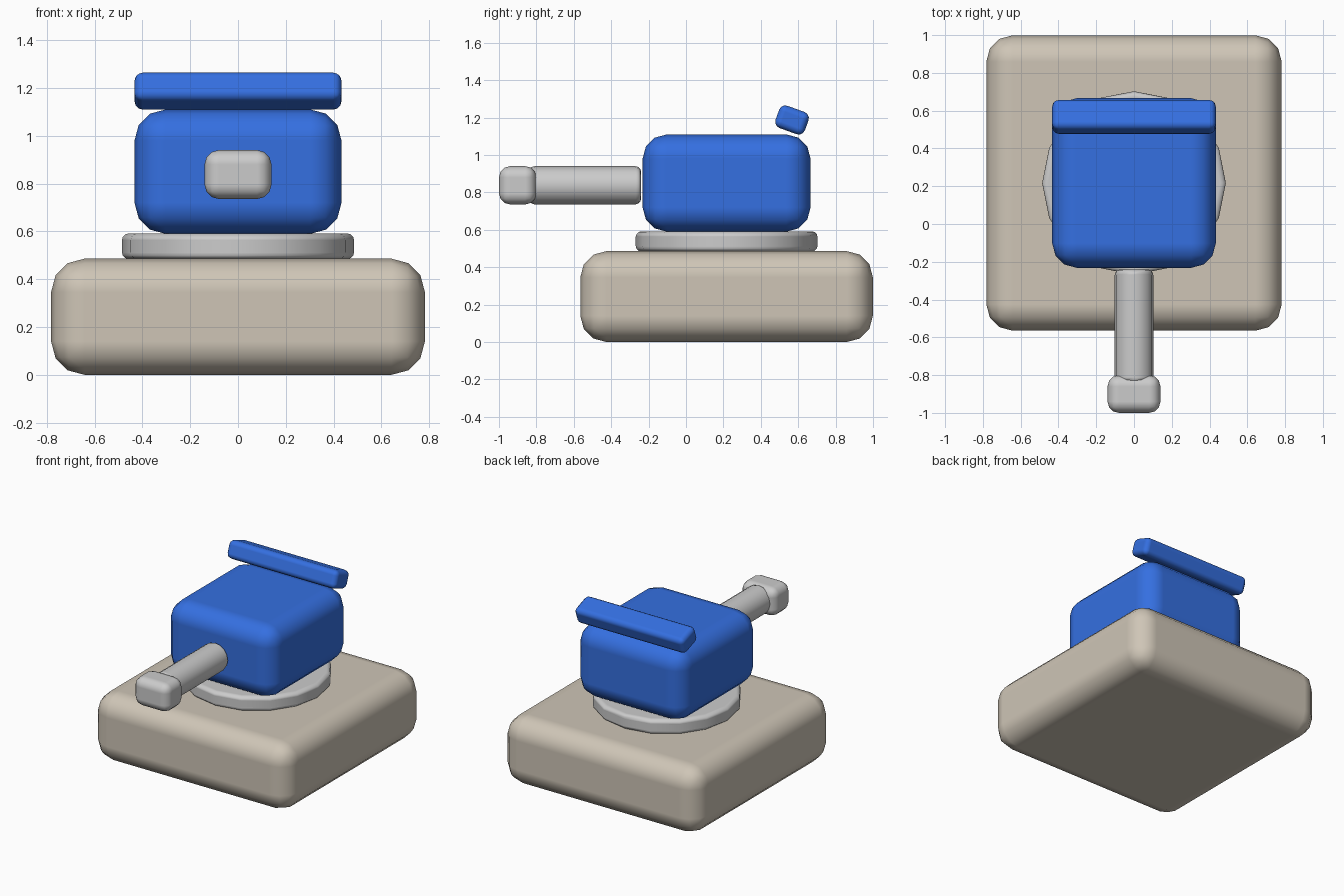
import bpy
from math import radians

if "Cube" in bpy.data.objects:
    bpy.data.objects.remove(bpy.data.objects["Cube"])


def material(name, color):
    m = bpy.data.materials.new(name)
    m.diffuse_color = color
    m.use_nodes = True
    m.node_tree.nodes["Principled BSDF"].inputs["Base Color"].default_value = m.diffuse_color
    return m


beige = material("beige", (0.62, 0.56, 0.47, 1))
blue = material("blue", (0.035, 0.16, 0.75, 1))


def finish(ob, name, bevel, mat=None):
    ob.name = name
    bpy.ops.object.transform_apply(location=False, rotation=False, scale=True)
    b = ob.modifiers.new("bevel", 'BEVEL')
    b.width = bevel
    b.segments = 3
    b.limit_method = 'ANGLE'
    b.angle_limit = radians(35)
    b.harden_normals = True
    bpy.ops.object.shade_smooth_by_angle(angle=radians(40))
    if mat:
        ob.data.materials.append(mat)
    return ob


def box(name, center, size, bevel, mat=None, tilt=0):
    bpy.ops.mesh.primitive_cube_add(size=1, location=center, rotation=(radians(tilt), 0, 0))
    ob = bpy.context.object
    ob.scale = size
    return finish(ob, name, bevel, mat)


def cylinder(name, center, radius, depth, bevel, tilt=0):
    bpy.ops.mesh.primitive_cylinder_add(vertices=16, radius=radius, depth=depth,
                                        location=center, rotation=(radians(tilt), 0, 0))
    return finish(bpy.context.object, name, bevel)


# Base block and turntable
box("base", (0, 0.217, 0.243), (1.564, 1.564, 0.486), 0.14, beige)
cylinder("turntable", (0, 0.217, 0.538), 0.486, 0.108, 0.03)

# Turret body with tilted bar on its rear edge
box("turret_body", (0, 0.217, 0.85), (0.866, 0.898, 0.52), 0.13, blue)
box("rear_bar", (0, 0.567, 1.187), (0.866, 0.167, 0.126), 0.035, blue, tilt=-20)

# Barrel and muzzle
cylinder("barrel", (0, -0.54, 0.838), 0.102, 0.60, 0.03, tilt=90)
box("muzzle", (0, -0.9, 0.838), (0.28, 0.2, 0.205), 0.06)
